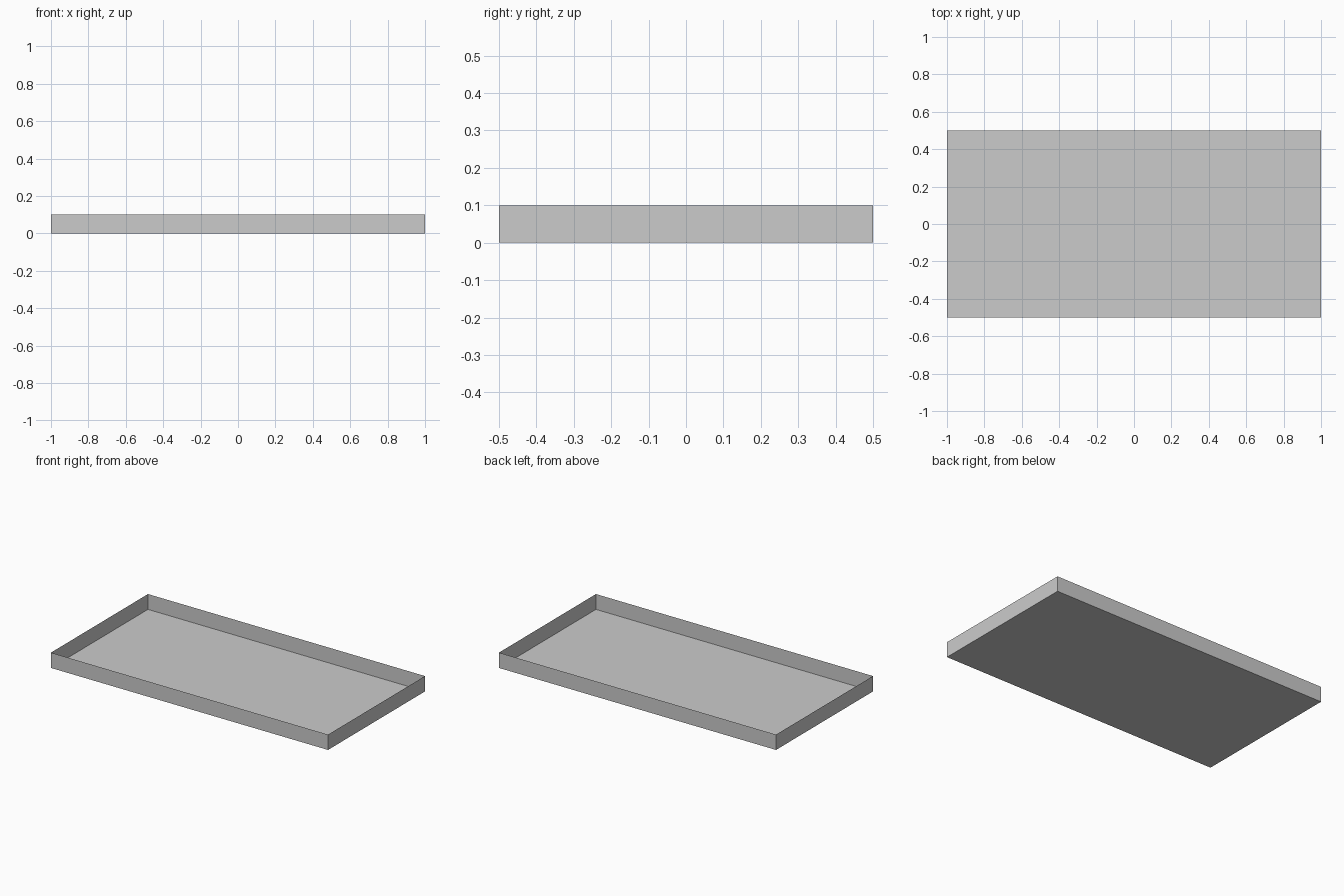
import bpy
import bmesh
from mathutils import Matrix

if "Cube" in bpy.data.objects:
    bpy.data.objects.remove(bpy.data.objects["Cube"])

LENGTH, DEPTH, HEIGHT = 2.0, 1.0, 0.1

# Shallow tray: thin-sheet box with an open top
bm = bmesh.new()
bmesh.ops.create_cube(
    bm, size=1,
    matrix=Matrix.Translation((0, 0, HEIGHT / 2)) @ Matrix.Diagonal((LENGTH, DEPTH, HEIGHT, 1)))
bm.normal_update()
top = [f for f in bm.faces if f.normal.z > 0.5]
bmesh.ops.delete(bm, geom=top, context='FACES_ONLY')

mesh = bpy.data.meshes.new("tray")
bm.to_mesh(mesh)
bm.free()
tray = bpy.data.objects.new("tray", mesh)
bpy.context.collection.objects.link(tray)
